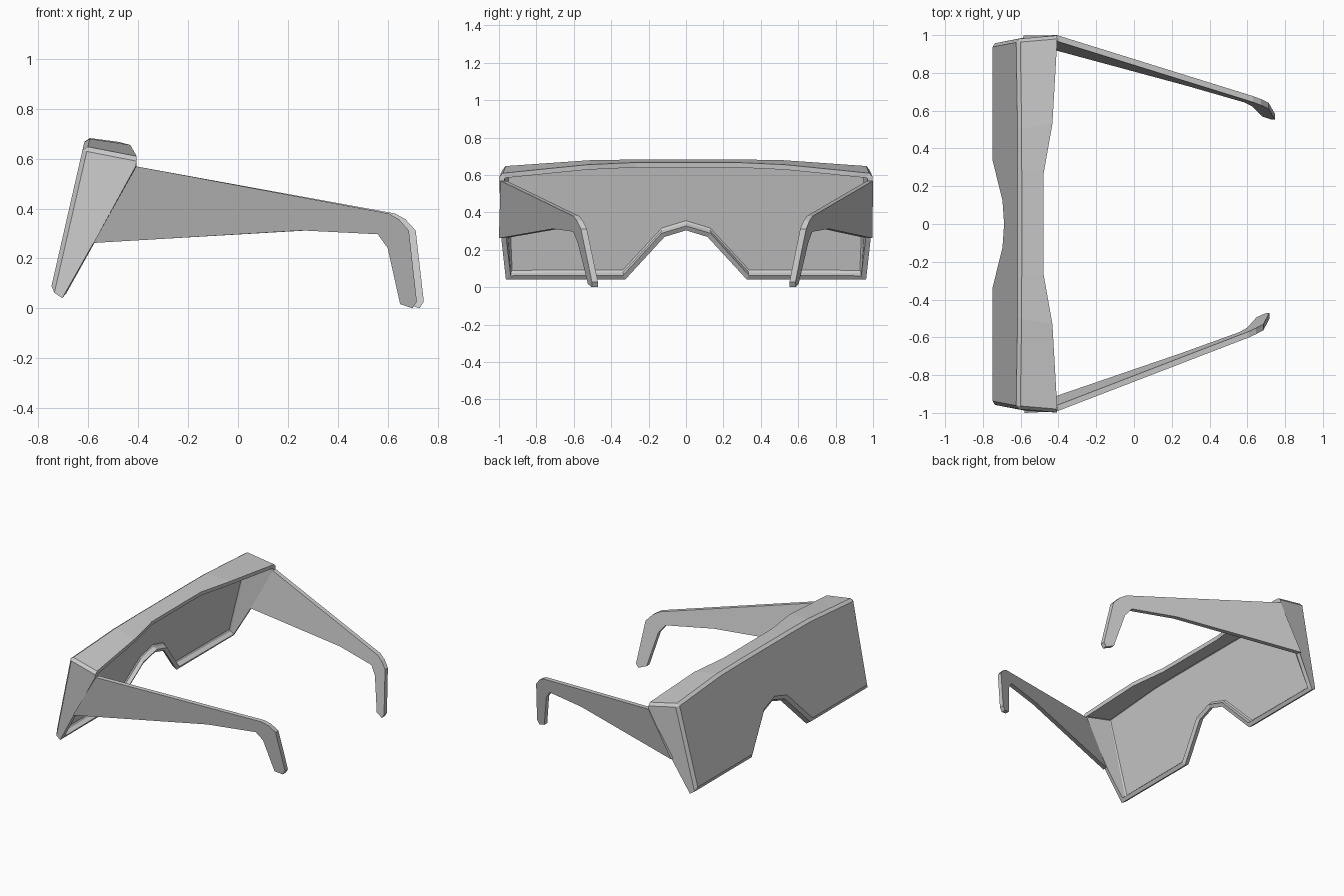
import bpy, bmesh

if "Cube" in bpy.data.objects:
    bpy.data.objects.remove(bpy.data.objects["Cube"])


def make_object(name, bm):
    mesh = bpy.data.meshes.new(name)
    bm.to_mesh(mesh)
    bm.free()
    obj = bpy.data.objects.new(name, mesh)
    bpy.context.collection.objects.link(obj)
    return obj


def lens_x(z):
    """The lens is one plane leaning back towards the top."""
    return -0.75 + (z - 0.08) * 0.228


# Visor: half outline of the lens as (y, z), and the rear rim as (x, y, z)
half_front = [(0, .685), (.27, .685), (.5, .683), (.98, .65),
              (.955, .072), (.325, .072), (.115, .30), (0, .335)]
half_rear = [(-.478, 0, .667), (-.478, .27, .667), (-.432, .53, .655), (-.405, .998, .608)]
half_rear += [(lens_x(z) + .047, y + (.008 if y > .9 else 0), z - .031)
              for y, z in half_front[4:]]
side_points = [(-.41, .998, .57), (-.578, .988, .265)]

front = [(lens_x(z), y, z) for y, z in half_front]
mirror = lambda pts: [(x, -y, z) for x, y, z in reversed(pts)]
front += mirror(front[1:-1])
rear = half_rear + mirror(half_rear[1:-1])

bm = bmesh.new()
fv = [bm.verts.new(p) for p in front]
rv = [bm.verts.new(p) for p in rear]
lens = bm.faces.new(fv)
n = len(fv)
for i in range(n):
    j = (i + 1) % n
    extra = []
    if i == 3:                       # side panel, +y
        extra = [bm.verts.new(p) for p in side_points]
    elif j == n - 3:                 # side panel, -y
        extra = [bm.verts.new(p) for p in mirror(side_points)]
    bm.faces.new([fv[j], fv[i], rv[i]] + extra + [rv[j]])

bmesh.ops.recalc_face_normals(bm, faces=bm.faces)
lens.normal_update()
if lens.normal.x > 0:
    bmesh.ops.reverse_faces(bm, faces=bm.faces)

# Chamfer the lens border and the upper side edges
edges = list(lens.edges) + [bm.edges.get((fv[k], rv[k])) for k in (3, n - 3)]
bmesh.ops.bevel(bm, geom=edges, offset=.018, offset_type='OFFSET', segments=1,
                profile=.5, affect='EDGES', clamp_overlap=True)
visor = make_object("visor", bm)
shell = visor.modifiers.new("shell", 'SOLIDIFY')
shell.thickness = .027
shell.offset = -1
shell.use_even_offset = True

# Temple arms: a leaning plate cut to the arm profile (x, z)
arm_profile = [(-.408, .572), (.605, .383), (.645, .36), (.685, .315), (.717, .03),
               (.70, .003), (.65, .02), (.60, .245), (.56, .30), (.26, .315), (-.58, .265)]


def temple_arm(name, side, hinge_y, slope, lean, stretch, thick=.032):
    bm = bmesh.new()
    rings = []
    for inset in (0, thick):
        ring = []
        for x, z in arm_profile:
            px = -.41 + (x + .41) * stretch
            y = hinge_y - slope * (px + .41) + lean * (z - .57) - inset
            ring.append(bm.verts.new((px, side * y, z - .003)))
        rings.append(ring)
        bm.faces.new(ring)
    m = len(arm_profile)
    for i in range(m):
        j = (i + 1) % m
        bm.faces.new([rings[0][i], rings[0][j], rings[1][j], rings[1][i]])
    bmesh.ops.recalc_face_normals(bm, faces=bm.faces)
    return make_object(name, bm)


temple_arm("left_temple_arm", 1, 1.0, .28, .17, 1.025)
temple_arm("right_temple_arm", -1, .992, .353, .17, 1.0)
